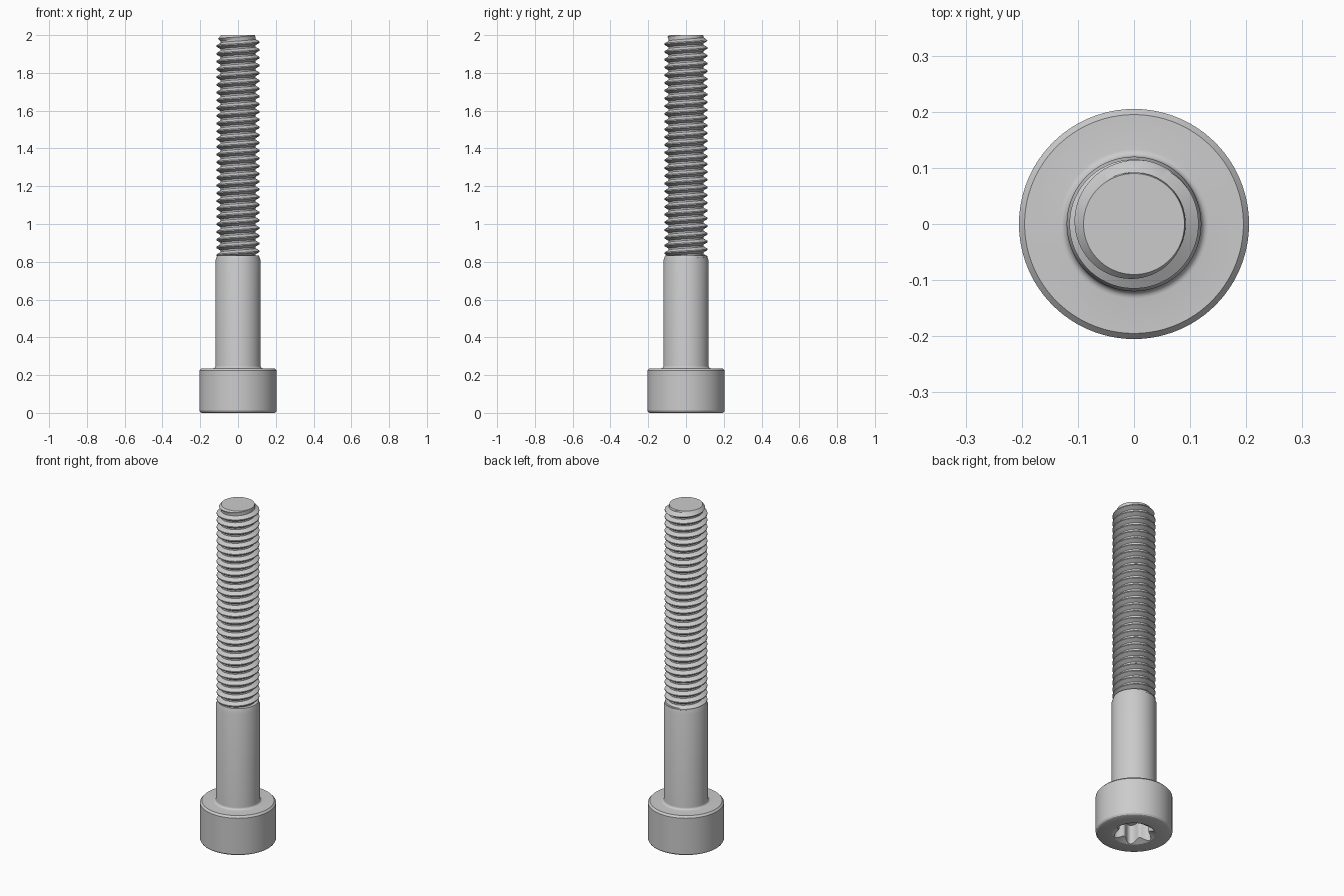
import bpy, bmesh, math

cube = bpy.data.objects.get("Cube")
if cube:
    bpy.data.objects.remove(cube, do_unlink=True)

SEGMENTS = 96
steel = bpy.data.materials.new("light_grey_steel")
steel.use_nodes = True
steel.diffuse_color = (0.6, 0.6, 0.6, 1)
steel.node_tree.nodes["Principled BSDF"].inputs["Base Color"].default_value = (0.6, 0.6, 0.6, 1)


def build(name, rings, segments, closed):
    """Skin rows of points running round the axis; rings holds functions angle -> (radius, z)."""
    bm = bmesh.new()
    count = segments if closed else segments + 1
    rows = []
    for ring in rings:
        row = []
        for i in range(count):
            a = math.tau * i / segments
            r, z = ring(a)
            row.append(bm.verts.new((r * math.cos(a), r * math.sin(a), z)))
        rows.append(row)
    for low, high in zip(rows, rows[1:]):
        for i in range(segments):
            j = (i + 1) % count
            bm.faces.new((low[i], low[j], high[j], high[i]))
    # Weld seams and collapsed rows, then cap the open ends
    bmesh.ops.remove_doubles(bm, verts=bm.verts, dist=0.00005)
    bmesh.ops.dissolve_degenerate(bm, edges=bm.edges, dist=0.00001)
    bmesh.ops.holes_fill(bm, edges=[e for e in bm.edges if e.is_boundary], sides=0)
    bmesh.ops.recalc_face_normals(bm, faces=bm.faces)
    mesh = bpy.data.meshes.new(name)
    bm.to_mesh(mesh)
    bm.free()
    mesh.materials.append(steel)
    obj = bpy.data.objects.new(name, mesh)
    bpy.context.collection.objects.link(obj)
    bpy.ops.object.select_all(action='DESELECT')
    obj.select_set(True)
    bpy.context.view_layer.objects.active = obj
    bpy.ops.object.shade_smooth_by_angle(angle=math.radians(30))
    return obj


def circle(r, z):
    return lambda a: (r, z)


# Six-lobed drive recess with a shallow conical lead-in
MOUTH = 0.115


def lobe(a):
    return 0.096 + 0.016 * math.cos(6 * a)


recess = [
    circle(0, 0.135),
    lambda a: (lobe(a), 0.115),
    lambda a: (lobe(a), (MOUTH - lobe(a)) * 0.6),
    circle(MOUTH, 0),
]

# Head and plain shank outline, with a rounded fillet where they meet
outline = [(0.192, 0), (0.2, 0.004), (0.205, 0.012), (0.205, 0.225), (0.195, 0.236)]
for step in range(6):
    t = math.pi / 2 * step / 5
    outline.append((0.133 - 0.013 * math.sin(t), 0.249 - 0.013 * math.cos(t)))
outline += [(0.12, 0.805), (0.111, 0.833), (0, 0.833)]
build("head_and_shank", recess + [circle(r, z) for r, z in outline], SEGMENTS, True)

# Right-handed threaded rod with a chamfered tip
PITCH, ROOT, CREST = 0.041, 0.092, 0.115
START, TIP = 0.79, 2.0
TOOTH = [(0, ROOT), (0.2, ROOT), (0.53, CREST), (0.67, CREST)]


def thread_ring(turn, part, radius):
    def ring(a):
        z = START + PITCH * (turn + part + a / math.tau)
        if z <= START:
            return ROOT, START
        if z >= TIP:
            return 0.09, TIP
        return min(radius, 0.09 + (TIP - z) * 0.8), z
    return ring


turns = math.ceil((TIP - START) / PITCH) + 1
thread = [thread_ring(k, part, r) for k in range(-2, turns) for part, r in TOOTH]
build("threaded_rod", thread, SEGMENTS, False)
